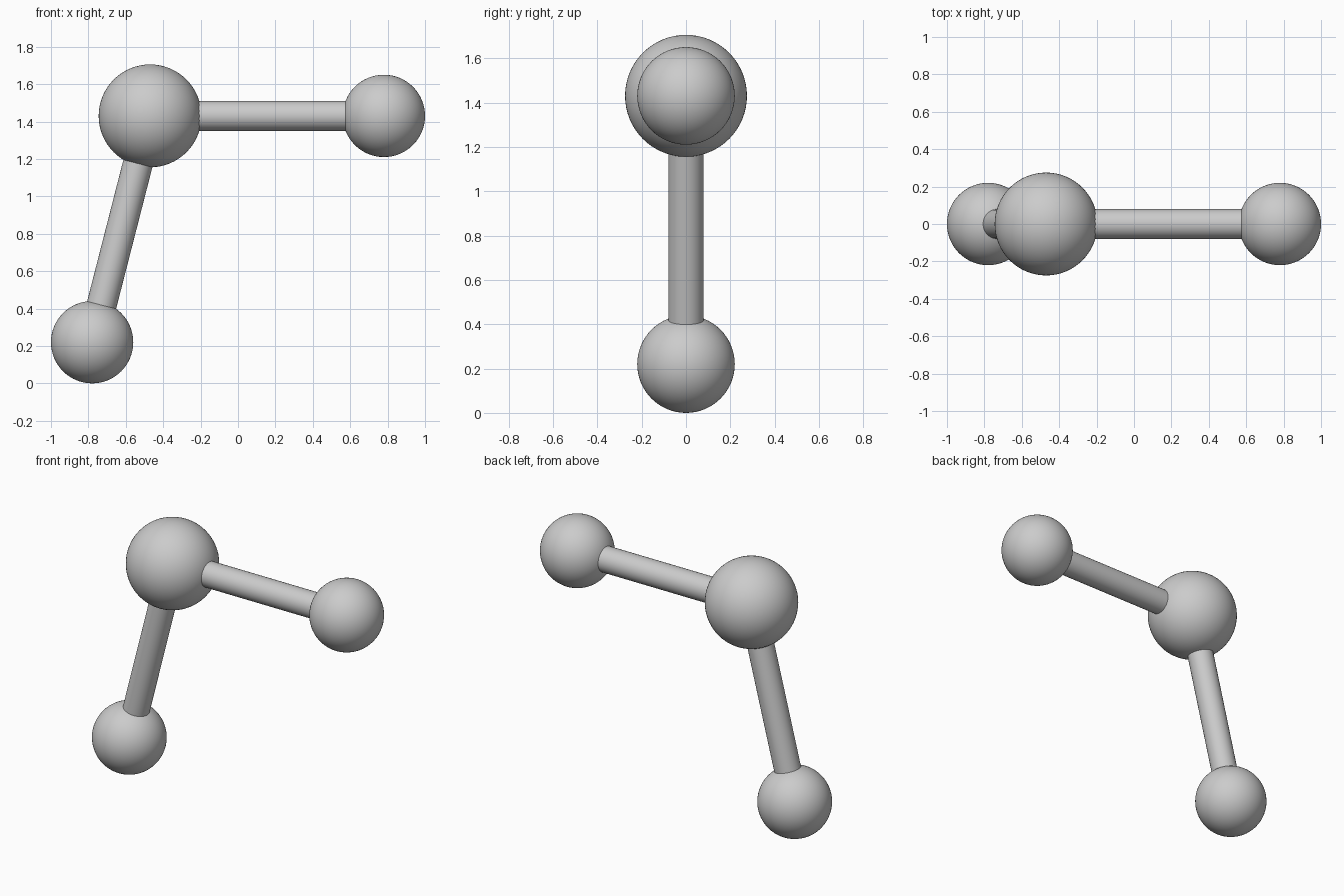
import bpy
from mathutils import Vector

cube = bpy.data.objects.get("Cube")
if cube:
    bpy.data.objects.remove(cube, do_unlink=True)

# One plain grey for every part
GREY = (0.6, 0.6, 0.6, 1.0)
grey = bpy.data.materials.new("grey")
grey.use_nodes = True
grey.diffuse_color = GREY
grey.node_tree.nodes["Principled BSDF"].inputs["Base Color"].default_value = GREY


def finish(name):
    obj = bpy.context.object
    obj.name = name
    obj.data.materials.append(grey)
    bpy.ops.object.shade_smooth_by_angle()


def ball(name, centre, radius):
    bpy.ops.mesh.primitive_uv_sphere_add(
        segments=64, ring_count=32, radius=radius, location=centre)
    finish(name)


def rod(name, start, end, radius):
    axis = end - start
    bpy.ops.mesh.primitive_cylinder_add(
        vertices=48, radius=radius, depth=axis.length,
        location=(start + end) / 2,
        rotation=axis.to_track_quat("Z", "Y").to_euler())
    finish(name)


# Large ball at the corner
hub = Vector((-0.47, 0, 1.43))
ball("central_ball", hub, 0.275)

# Small end balls, each joined to the corner by a rod
ends = {
    "left": Vector((0.78, 0, 1.43)),
    "lower": Vector((-0.78, 0, 0.22)),
}
for side, centre in ends.items():
    ball(side + "_ball", centre, 0.22)
    rod(side + "_rod", hub, centre, 0.08)
